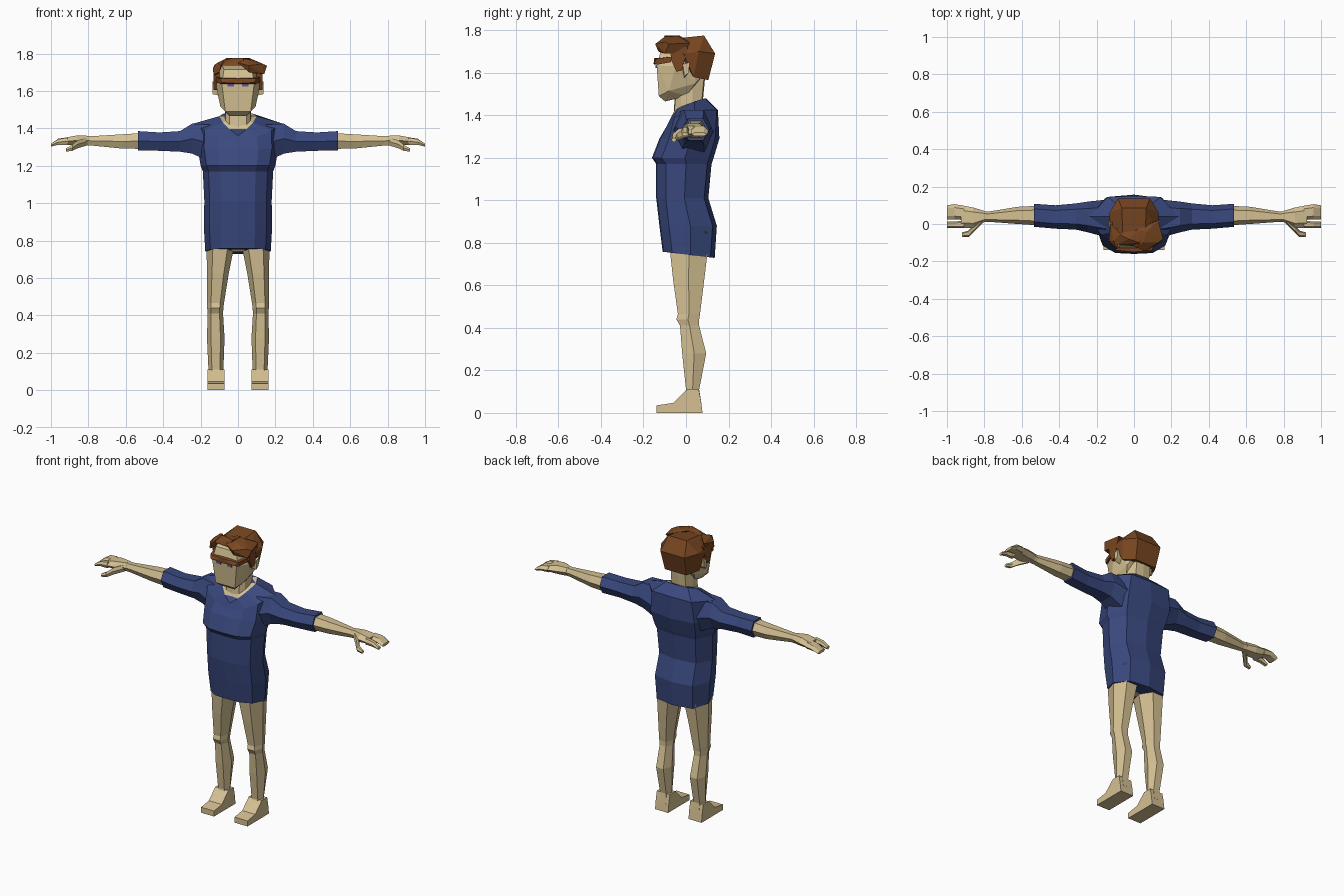
import bpy, bmesh


def material(name, rgb):
    m = bpy.data.materials.new(name)
    m.diffuse_color = (*rgb, 1)
    return m


SKIN = material("skin", (0.66, 0.53, 0.29))
SHIRT = material("blue_cloth", (0.042, 0.066, 0.21))
HAIR = material("brown_hair", (0.19, 0.062, 0.015))
EYE = material("violet_eye", (0.12, 0.10, 0.38))


def finish(name, bm, mat, mirror):
    bmesh.ops.recalc_face_normals(bm, faces=bm.faces)
    mesh = bpy.data.meshes.new(name)
    bm.to_mesh(mesh)
    bm.free()
    mesh.materials.append(mat)
    ob = bpy.data.objects.new(name, mesh)
    bpy.context.collection.objects.link(ob)
    if mirror:
        ob.modifiers.new("mirror", 'MIRROR').use_mirror_merge = False
    return ob


def loft(name, rings, mat, mirror=False):
    """Skin a stack of closed rings and cap both ends."""
    bm = bmesh.new()
    rows = [[bm.verts.new(p) for p in r] for r in rings]
    n = len(rows[0])
    for a, b in zip(rows, rows[1:]):
        for i in range(n):
            j = (i + 1) % n
            bm.faces.new((a[i], a[j], b[j], b[i]))
    bm.faces.new(rows[0])
    bm.faces.new(rows[-1])
    return finish(name, bm, mat, mirror)


def hull(name, pts, mat, mirror=False):
    """Faceted convex lump around a few points."""
    bm = bmesh.new()
    for p in pts:
        bm.verts.new(p)
    res = bmesh.ops.convex_hull(bm, input=bm.verts)
    junk = {v for v in res["geom_interior"] + res["geom_unused"]
            if isinstance(v, bmesh.types.BMVert)}
    bmesh.ops.delete(bm, geom=list(junk), context='VERTS')
    bmesh.ops.dissolve_limit(bm, angle_limit=0.05, verts=bm.verts, edges=bm.edges)
    return finish(name, bm, mat, mirror)


def both(pts):
    """Add the left-hand copy of each point."""
    return pts + [(-x, y, z) for x, y, z in pts]


def full(half):
    """Complete a half ring running front centre to back centre."""
    return half + [(-x, y, z) for x, y, z in half[-2:0:-1]]


def torso_ring(z, w, yf, yb, tilt=0):
    half = [(0, yf), (.5 * w, yf + .005), (.84 * w, yf + .045),
            (w, (yf + yb) / 2 + .01), (.72 * w, yb - .02), (0, yb)]
    return full([(x, y, z + tilt * y) for x, y in half])


def limb_ring(x, y0, y1, z0, z1):
    """Six-sided section across an arm."""
    ym, zm, q = (y0 + y1) / 2, (z0 + z1) / 2, (y1 - y0) * .28
    return [(x, y0, zm), (x, ym - q, z1), (x, ym + q, z1),
            (x, y1, zm), (x, ym + q, z0), (x, ym - q, z0)]


# shirt body, from hem to V neckline
neckline = full([(0, -.085, 1.36), (.045, -.068, 1.395), (.08, -.04, 1.43),
                 (.10, .04, 1.465), (.075, .09, 1.48), (0, .095, 1.48)])
yoke = full([(0, -.10, 1.325), (.10, -.09, 1.35), (.18, -.055, 1.39),
             (.24, .04, 1.425), (.14, .145, 1.425), (0, .15, 1.425)])
loft("shirt_body", [
    torso_ring(.745, .175, -.11, .135, -.12),
    torso_ring(.88, .183, -.125, .145),
    torso_ring(1.01, .18, -.14, .105),
    torso_ring(1.17, .188, -.14, .12),
    torso_ring(1.20, .20, -.16, .13),
    torso_ring(1.29, .215, -.125, .157),
    yoke, neckline], SHIRT)

# sleeves
loft("sleeve", [limb_ring(*r) for r in (
    (.15, -.07, .13, 1.22, 1.42), (.245, -.045, .12, 1.265, 1.425),
    (.31, -.03, .11, 1.275, 1.385), (.42, -.025, .10, 1.28, 1.378),
    (.535, -.015, .108, 1.282, 1.385))], SHIRT, True)

# forearms and hands
loft("forearm", [limb_ring(*r) for r in (
    (.50, -.008, .098, 1.29, 1.375), (.62, .0, .092, 1.292, 1.368),
    (.78, .012, .066, 1.308, 1.358), (.82, .008, .07, 1.31, 1.36))], SKIN, True)
loft("palm", [limb_ring(*r) for r in (
    (.80, .01, .07, 1.31, 1.36), (.86, -.02, .088, 1.308, 1.362),
    (.925, -.022, .10, 1.312, 1.35))], SKIN, True)
loft("fingers", [limb_ring(*r) for r in (
    (.91, .022, .098, 1.312, 1.352), (.96, .024, .106, 1.312, 1.345),
    (1.0, .025, .10, 1.302, 1.318))], SKIN, True)
loft("index_finger", [limb_ring(*r) for r in (
    (.91, -.022, .016, 1.312, 1.350), (.96, -.022, .014, 1.312, 1.342),
    (1.0, -.02, .012, 1.302, 1.318))], SKIN, True)
loft("thumb", [limb_ring(*r) for r in (
    (.81, .005, .05, 1.308, 1.35), (.86, -.045, -.005, 1.292, 1.335),
    (.885, -.07, -.035, 1.28, 1.312), (.92, -.068, -.045, 1.275, 1.293))], SKIN, True)


def leg_ring(z, x0, x1, y0, y1):
    """Six-sided section across a leg."""
    xm, ym, q = (x0 + x1) / 2, (y0 + y1) / 2, (x1 - x0) * .27
    return [(xm - q, y0, z), (xm + q, y0, z), (x1, ym, z),
            (xm + q, y1, z), (xm - q, y1, z), (x0, ym, z)]


# legs
loft("leg", [leg_ring(*r) for r in (
    (.05, .072, .162, -.02, .072), (.11, .078, .158, .0, .062),
    (.28, .072, .166, -.018, .095), (.41, .08, .162, -.028, .062),
    (.44, .078, .165, -.045, .062), (.465, .075, .165, -.038, .066),
    (.62, .05, .166, -.06, .085), (.76, .022, .168, -.075, .102),
    (.84, .005, .165, -.075, .10))], SKIN, True)
hull("hips", both([(.15, -.07, .85), (.15, .1, .85), (.03, -.05, .745),
                   (.03, .08, .74)]), SKIN)

# feet: side profile swept across the width
profile = [(-.138, 0), (.078, 0), (.07, .06), (.06, .11), (.005, .11),
           (-.06, .047), (-.138, .035)]
loft("foot", [[(x, y, z) for y, z in profile] for x in (.072, .164)], SKIN, True)

# neck rising out of the collar
loft("neck", [neckline,
              full([(0, -.058, 1.41), (.045, -.055, 1.42), (.066, -.025, 1.44),
                    (.07, .03, 1.46), (.05, .075, 1.475), (0, .08, 1.475)]),
              full([(0, -.05, 1.53), (.045, -.045, 1.53), (.066, -.02, 1.54),
                    (.07, .03, 1.56), (.05, .085, 1.58), (0, .09, 1.58)])], SKIN)

# head: flat face plane, tapering jaw
hull("head", both([
    (.045, -.098, 1.465), (.068, -.128, 1.49), (.086, -.138, 1.635),
    (.094, -.08, 1.515), (.118, -.05, 1.63), (.09, .045, 1.55),
    (.11, .04, 1.65), (.06, .0, 1.49), (.075, -.115, 1.715),
    (.09, -.02, 1.745), (.07, .09, 1.60)]), SKIN)
hull("ear", [(x, y, z) for x, g in ((.10, 0), (.137, .008))
             for y, z in ((-.022 + g, 1.64), (.018, 1.65), (.012, 1.60),
                          (-.008, 1.575 + g))], SKIN, True)
hull("eye", [(x, y, z) for x in (.022, .055) for y in (-.143, -.136)
             for z in (1.623, 1.637)], EYE, True)

# hair: crown, sideburns, fringe and brow
hull("hair_crown", both([
    (.06, -.06, 1.76), (.065, .085, 1.775), (.115, -.045, 1.72),
    (.132, -.01, 1.69), (.132, .06, 1.70), (.085, .137, 1.69),
    (.075, .105, 1.565), (.118, .035, 1.58), (.118, .02, 1.65)]), HAIR)
hull("sideburn", [(x, y, z) for x in (.10, .13)
                  for y, z in ((-.075, 1.72), (.01, 1.72), (-.07, 1.66),
                               (-.045, 1.605), (-.02, 1.61), (-.015, 1.66))], HAIR, True)
hull("fringe_right", [
    (.0, -.12, 1.75), (.01, -.03, 1.775), (.06, -.145, 1.735), (.06, -.13, 1.70),
    (.14, -.10, 1.69), (.155, -.08, 1.735), (.13, .02, 1.74), (.07, -.04, 1.772),
    (.05, -.10, 1.77), (.12, -.02, 1.69), (.13, -.10, 1.745)], HAIR)
hull("fringe_left", [
    (-.135, -.09, 1.72), (-.13, -.10, 1.685), (-.10, -.13, 1.70), (-.09, -.135, 1.735),
    (-.07, -.05, 1.77), (-.125, .0, 1.74), (-.12, -.02, 1.68), (-.11, -.09, 1.75)], HAIR)
hull("fringe_sweep", [
    (-.09, -.11, 1.735), (-.09, -.05, 1.76), (-.03, -.08, 1.775), (.03, -.10, 1.775),
    (.04, -.03, 1.775), (.02, -.12, 1.735), (-.04, -.085, 1.742)], HAIR)
hull("brow", both([
    (.085, -.152, 1.645), (.0, -.152, 1.64), (.098, -.135, 1.638), (.098, -.14, 1.665),
    (.0, -.15, 1.668), (.118, -.07, 1.65), (.118, -.07, 1.675)]), HAIR)
